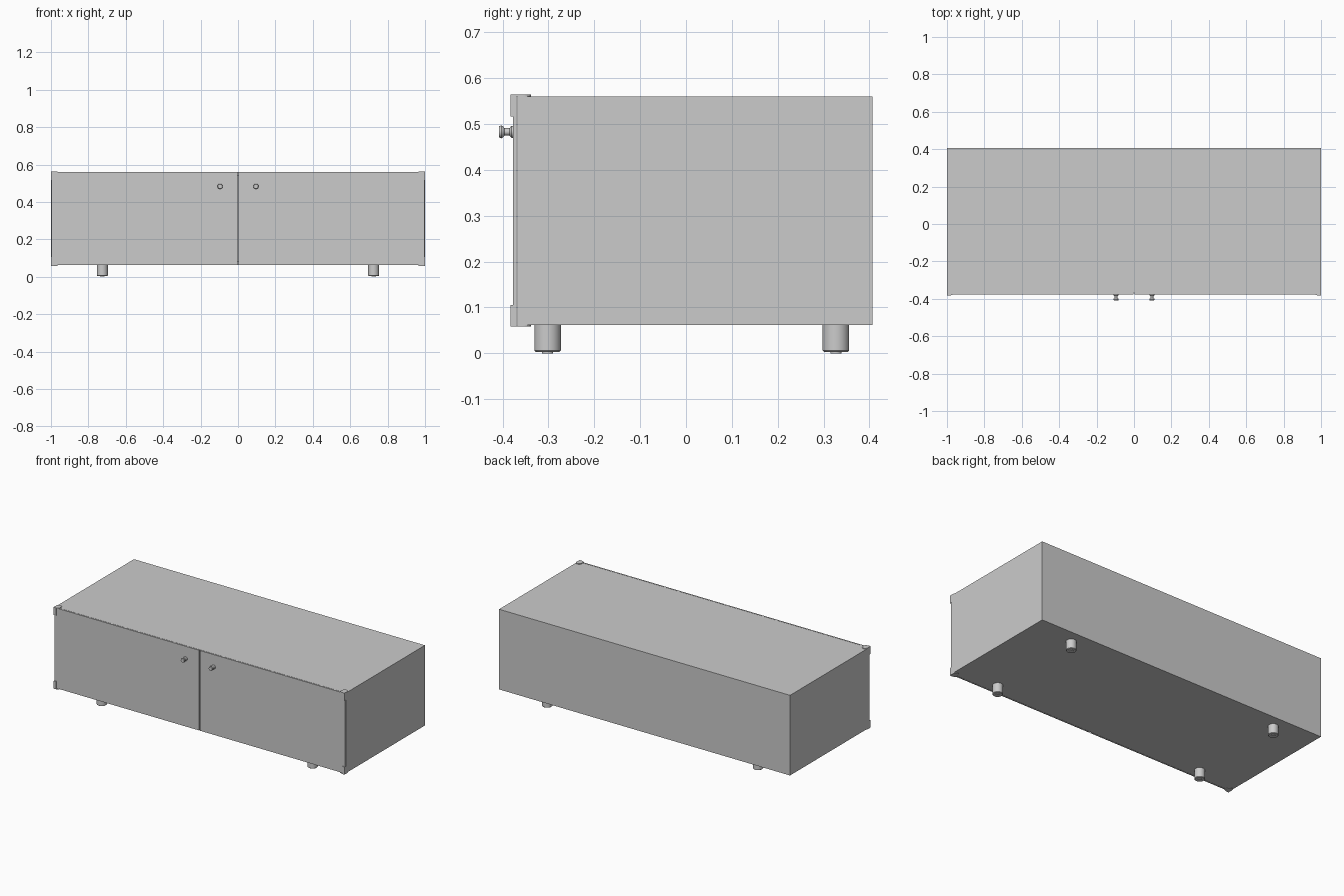
import bpy, bmesh, math
from mathutils import Matrix

if "Cube" in bpy.data.objects:
    bpy.data.objects.remove(bpy.data.objects["Cube"])


def finish(name, bm, smooth=False):
    bmesh.ops.recalc_face_normals(bm, faces=bm.faces)
    mesh = bpy.data.meshes.new(name)
    bm.to_mesh(mesh)
    bm.free()
    ob = bpy.data.objects.new(name, mesh)
    bpy.context.collection.objects.link(ob)
    if smooth:
        bpy.ops.object.select_all(action='DESELECT')
        ob.select_set(True)
        bpy.context.view_layer.objects.active = ob
        bpy.ops.object.shade_smooth_by_angle(angle=math.radians(35))
    return ob


def box(name, x, y, z):
    bm = bmesh.new()
    bmesh.ops.create_cube(bm, size=1)
    for v in bm.verts:
        v.co = [lo + (c + 0.5) * (hi - lo) for c, (lo, hi) in zip(v.co, (x, y, z))]
    return finish(name, bm)


def lathe(name, profile, matrix, sides):
    """Closed solid of revolution from (radius, height) pairs."""
    bm = bmesh.new()
    rings = [[bm.verts.new((r * math.cos(math.tau * i / sides),
                            r * math.sin(math.tau * i / sides), h))
              for i in range(sides)] for r, h in profile]
    for a, b in zip(rings, rings[1:]):
        for i in range(sides):
            j = (i + 1) % sides
            bm.faces.new((a[i], a[j], b[j], b[i]))
    bm.faces.new(rings[0])
    bm.faces.new(rings[-1])
    bm.transform(matrix)
    return finish(name, bm, True)


def plate(name, outline, z0, z1):
    """Flat plate extruded upwards from an xy outline."""
    bm = bmesh.new()
    face = bm.faces.new([bm.verts.new((x, y, z0)) for x, y in outline])
    ext = bmesh.ops.extrude_face_region(bm, geom=[face])
    bmesh.ops.translate(bm, vec=(0, 0, z1 - z0),
                        verts=[v for v in ext['geom'] if isinstance(v, bmesh.types.BMVert)])
    return finish(name, bm)


FRONT, BACK, LOW, HIGH, T = -0.368, 0.407, 0.062, 0.56, 0.02

# Carcass panels
box("top_panel", (-1 + T, 1 - T), (FRONT, BACK - T), (HIGH - T, HIGH))
box("bottom_panel", (-1 + T, 1 - T), (FRONT, BACK - T), (LOW, LOW + T))
box("back_panel", (-1 + T, 1 - T), (BACK - T, BACK), (LOW, HIGH))

foot_profile = [(0.012, 0), (0.012, 0.003), (0.026, 0.003), (0.029, 0.006), (0.029, LOW)]
knob_profile = [(0.013, 0), (0.013, 0.004), (0.008, 0.008), (0.008, 0.019),
                (0.013, 0.023), (0.014, 0.026), (0.012, 0.031)]

for s, side in ((-1, "left"), (1, "right")):
    box(side + "_side_panel", sorted((s * (1 - T), s)), (FRONT, BACK), (LOW, HIGH))

    # Door and its knob
    box(side + "_door", sorted((s * 0.004, s * 0.998)), (-0.377, -0.3695), (LOW, HIGH))
    lathe(side + "_knob", knob_profile,
          Matrix.Translation((s * 0.096, -0.377, 0.483)) @ Matrix.Rotation(math.pi / 2, 4, 'X'), 24)

    # Feet
    for y, place in ((-0.302, "front"), (0.327, "back")):
        lathe(f"{place}_{side}_foot", foot_profile, Matrix.Translation((s * 0.725, y, 0)), 32)

    # Pivot hinges: rounded tab lying on the carcass and strip over the door corner
    arc = [(s * (0.983 + 0.017 * math.cos(a)), -0.355 + 0.017 * math.sin(a))
           for a in (math.pi * i / 12 for i in range(13))]
    tab = [(s, -0.383)] + arc + [(s * 0.966, -0.377), (s * 0.984, -0.383)]
    for level, tz, strip in (("upper", (HIGH, 0.564), (0.516, HIGH)),
                             ("lower", (0.058, LOW), (LOW, 0.105))):
        plate(f"{level}_{side}_hinge_tab", tab, *tz)
        box(f"{level}_{side}_hinge_strip", sorted((s * 0.984, s)), (-0.383, -0.37), strip)
